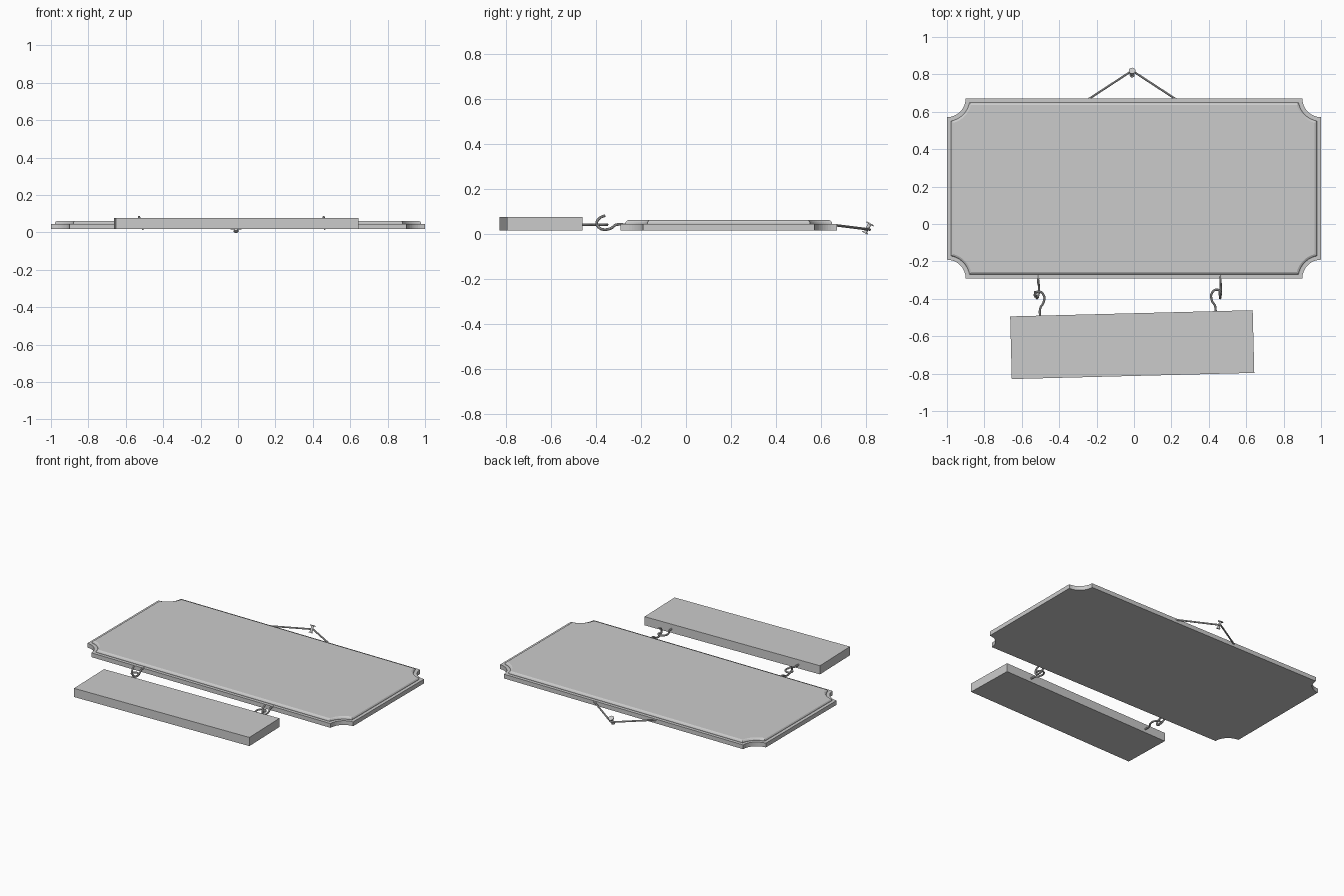
import bpy, bmesh, math
from mathutils import Vector, Matrix

if "Cube" in bpy.data.objects:
    bpy.data.objects.remove(bpy.data.objects["Cube"])

grey = bpy.data.materials.new("plain grey")
grey.diffuse_color = (0.6, 0.6, 0.6, 1)
grey.use_nodes = True
grey.node_tree.nodes["Principled BSDF"].inputs["Base Color"].default_value = grey.diffuse_color


def add_mesh(name, mesh, smooth=False):
    mesh.materials.clear()
    mesh.materials.append(grey)
    ob = bpy.data.objects.new(name, mesh)
    bpy.context.collection.objects.link(ob)
    if smooth:
        bpy.ops.object.select_all(action='DESELECT')
        ob.select_set(True)
        bpy.context.view_layer.objects.active = ob
        bpy.ops.object.shade_smooth_by_angle(angle=math.radians(40))
    return ob


def finish(name, bm, smooth=False):
    bmesh.ops.recalc_face_normals(bm, faces=bm.faces)
    mesh = bpy.data.meshes.new(name)
    bm.to_mesh(mesh)
    bm.free()
    return add_mesh(name, mesh, smooth)


def wire(name, pts, radius=0.006, bezier=True):
    cu = bpy.data.curves.new(name + "_path", 'CURVE')
    cu.dimensions = '3D'
    cu.bevel_depth = radius
    cu.bevel_resolution = 2
    cu.use_fill_caps = True
    cu.resolution_u = 5
    if bezier:
        sp = cu.splines.new('BEZIER')
        sp.bezier_points.add(len(pts) - 1)
        for bp, p in zip(sp.bezier_points, pts):
            bp.co = p
            bp.handle_left_type = bp.handle_right_type = 'AUTO'
    else:
        sp = cu.splines.new('POLY')
        sp.points.add(len(pts) - 1)
        for sp_pt, p in zip(sp.points, pts):
            sp_pt.co = (*p, 1)
    tmp = bpy.data.objects.new(name + "_tmp", cu)
    bpy.context.collection.objects.link(tmp)
    bpy.context.view_layer.update()
    dg = bpy.context.evaluated_depsgraph_get()
    mesh = bpy.data.meshes.new_from_object(tmp.evaluated_get(dg))
    bpy.data.objects.remove(tmp)
    return add_mesh(name, mesh, True)


# Main board: scooped corners, stepped and moulded edge
HX, CY, HY, R, SEG = 1.0, 0.19, 0.481, 0.1, 12


def outline(d):
    pts = []
    a0 = math.asin(d / (R + d))
    for sx, sy in ((1, 1), (-1, 1), (-1, -1), (1, -1)):
        arc = []
        for i in range(SEG + 1):
            a = a0 + (math.pi / 2 - 2 * a0) * i / SEG
            arc.append((sx * (HX - (R + d) * math.sin(a)),
                        CY + sy * (HY - (R + d) * math.cos(a))))
        pts += arc if sx * sy > 0 else arc[::-1]
    return pts


bm = bmesh.new()
rings = []
for d, z in ((0, 0.017), (0, 0.046), (0.022, 0.046), (0.022, 0.052),
             (0.026, 0.058), (0.034, 0.062)):
    rings.append([bm.verts.new((x, y, z)) for x, y in outline(d)])
for lo, hi in zip(rings, rings[1:]):
    n = len(lo)
    for i in range(n):
        j = (i + 1) % n
        bm.faces.new((lo[i], lo[j], hi[j], hi[i]))
bm.faces.new(rings[0][::-1])
bm.faces.new(rings[-1])
finish("main_board", bm)

# Small hanging plank, slightly crooked
bm = bmesh.new()
mat = (Matrix.Translation((-0.0095, -0.645, 0.0465))
       @ Matrix.Rotation(0.0255, 4, 'Z')
       @ Matrix.Diagonal((1.297, 0.335, 0.059, 1)))
bmesh.ops.create_cube(bm, size=1, matrix=mat)
finish("hanging_plank", bm)

# Board hooks (upright) and plank hooks (lying flat), left and right
upright = [(0, -0.27, 0.042), (0, -0.312, 0.041), (0.004, -0.332, 0.027),
           (0.004, -0.358, 0.020), (0, -0.383, 0.026), (-0.006, -0.397, 0.046),
           (-0.012, -0.387, 0.069), (-0.018, -0.360, 0.083)]
flat = [(0.0, -0.51), (0.0, -0.45), (0.018, -0.418), (0.018, -0.380),
        (-0.008, -0.361), (-0.029, -0.374), (-0.026, -0.393)]
for side, s, x_board, x_plank, dy in (("left", 1, -0.512, -0.501, 0.0),
                                      ("right", -1, 0.463, 0.434, 0.01)):
    k = 1 if s > 0 else 0.3
    wire(side + "_board_hook", [(x_board + k * x, y, z) for x, y, z in upright])
    wire(side + "_plank_hook", [(x_plank + s * x, y + dy, 0.042) for x, y in flat])

# Hanging cord over the nail
wire("hanging_cord", [(-0.255, 0.66, 0.040), (-0.022, 0.812, 0.021),
                      (-0.01, 0.818, 0.020), (0.002, 0.812, 0.021),
                      (0.235, 0.66, 0.040)], 0.0055, False)

# Tilted nail with a round head
base, tip = Vector((-0.01, 0.795, 0.004)), Vector((-0.01, 0.82, 0.048))
axis = (tip - base).normalized()
rot = axis.to_track_quat('Z', 'Y').to_matrix().to_4x4()
bm = bmesh.new()
for a, b, r in ((base, tip, 0.008), (base, base + axis * 0.006, 0.013),
                (tip - axis * 0.006, tip, 0.018)):
    bmesh.ops.create_cone(bm, cap_ends=True, segments=16, radius1=r, radius2=r,
                          depth=(b - a).length,
                          matrix=Matrix.Translation((a + b) / 2) @ rot)
finish("nail", bm, True)
